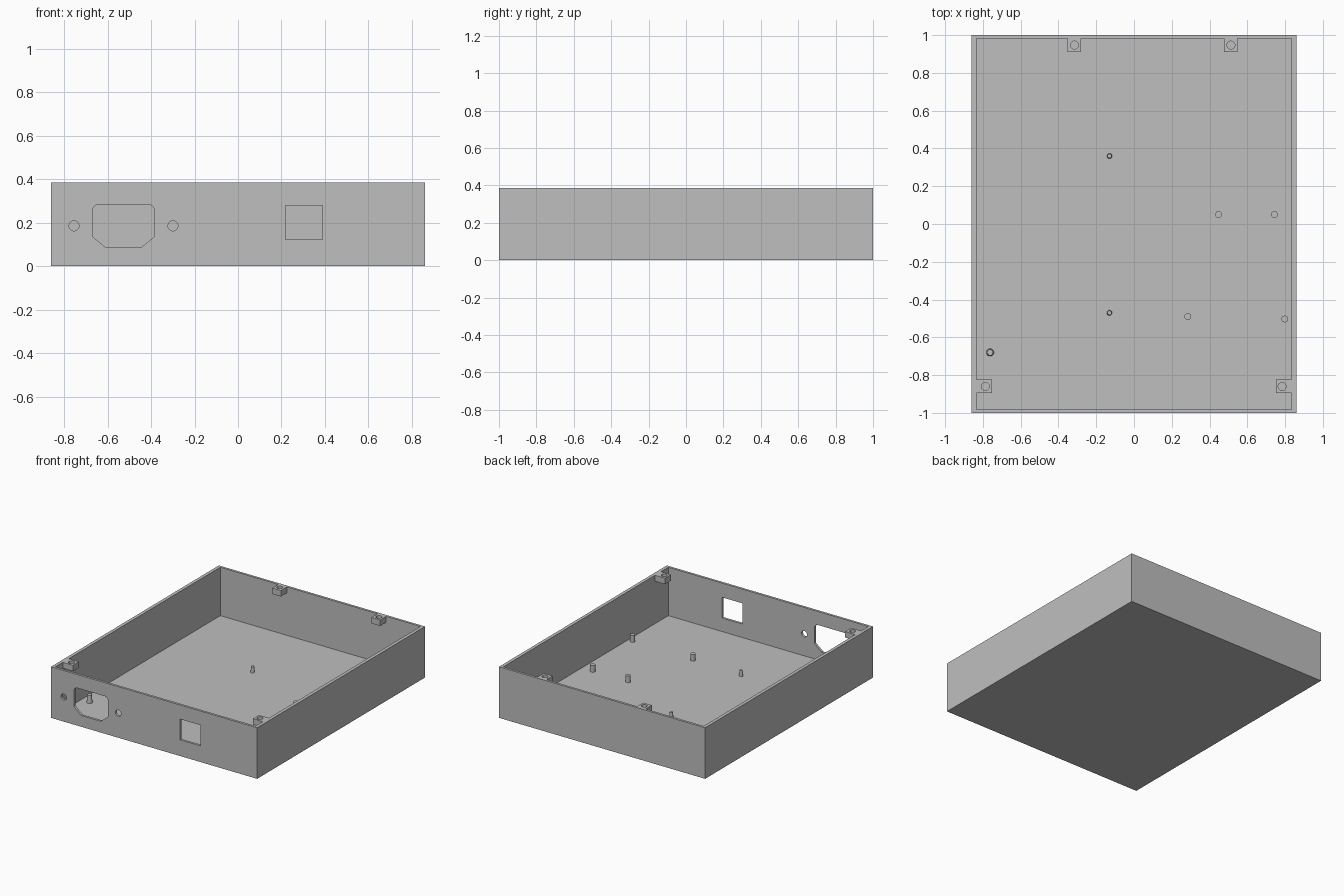
import bpy, bmesh, math
from mathutils import Matrix

if "Cube" in bpy.data.objects:
    bpy.data.objects.remove(bpy.data.objects["Cube"], do_unlink=True)

# Single grey plastic
grey = bpy.data.materials.new("grey_plastic")
grey.use_nodes = True
COLOUR = (0.52, 0.52, 0.52, 1)
grey.diffuse_color = COLOUR
grey.node_tree.nodes["Principled BSDF"].inputs["Base Color"].default_value = COLOUR

HX, HY, H = 0.86, 1.0, 0.385      # outer half sizes and height
IX, IY, FLOOR = 0.835, 0.982, 0.02  # inner half sizes and floor level


def finish(name, bm):
    bmesh.ops.recalc_face_normals(bm, faces=bm.faces[:])
    mesh = bpy.data.meshes.new(name)
    bm.to_mesh(mesh)
    bm.free()
    mesh.materials.append(grey)
    obj = bpy.data.objects.new(name, mesh)
    bpy.context.collection.objects.link(obj)
    return obj


def box(name, x0, x1, y0, y1, z0, z1):
    bm = bmesh.new()
    bmesh.ops.create_cube(bm, size=1)
    for v in bm.verts:
        v.co.x = x1 if v.co.x > 0 else x0
        v.co.y = y1 if v.co.y > 0 else y0
        v.co.z = z1 if v.co.z > 0 else z0
    return finish(name, bm)


def rod(name, x, y, z0, z1, r0, r1):
    bm = bmesh.new()
    bmesh.ops.create_cone(bm, cap_ends=True, segments=32, radius1=r0, radius2=r1,
                          depth=z1 - z0, matrix=Matrix.Translation((x, y, (z0 + z1) / 2)))
    return finish(name, bm)


def front_cutter(name, outline):
    """Prism of an x-z outline running through the front wall."""
    bm = bmesh.new()
    face = bm.faces.new([bm.verts.new((x, -HY - 0.05, z)) for x, z in outline])
    ext = bmesh.ops.extrude_face_region(bm, geom=[face])
    moved = [g for g in ext["geom"] if isinstance(g, bmesh.types.BMVert)]
    bmesh.ops.translate(bm, verts=moved, vec=(0, 0.1, 0))
    return finish(name, bm)


def arc(cx, cz, r, start, end, steps):
    angles = [math.radians(start + (end - start) * i / steps) for i in range(steps + 1)]
    return [(cx + r * math.cos(a), cz + r * math.sin(a)) for a in angles]


def cut(target, cutter):
    cutter.hide_render = True
    mod = target.modifiers.new("cut", "BOOLEAN")
    mod.operation = "DIFFERENCE"
    mod.solver = "EXACT"
    mod.object = cutter
    bpy.context.view_layer.objects.active = target
    bpy.ops.object.modifier_apply(modifier=mod.name)
    bpy.data.objects.remove(cutter, do_unlink=True)


def smooth(obj):
    bpy.ops.object.select_all(action="DESELECT")
    obj.select_set(True)
    bpy.context.view_layer.objects.active = obj
    bpy.ops.object.shade_smooth_by_angle(angle=math.radians(30))


# Open tray with floor and four walls
tray = box("enclosure_tray", -HX, HX, -HY, HY, 0, H)
cut(tray, box("cavity_cutter", -IX, IX, -IY, IY, FLOOR, H + 0.1))

# Power inlet opening: chamfered bottom corners, rounded top corners
L, R, TOP, BOT, RAD = -0.669, -0.384, 0.283, 0.085, 0.03
inlet = [(L, 0.136), (L + 0.062, BOT), (R - 0.062, BOT), (R, 0.136)]
inlet += arc(R - RAD, TOP - RAD, RAD, 0, 90, 6)
inlet += arc(L + RAD, TOP - RAD, RAD, 90, 180, 6)
cut(tray, front_cutter("inlet_cutter", inlet))

# Screw holes either side of the inlet
for x in (-0.754, -0.299):
    cut(tray, front_cutter("screw_hole_cutter", arc(x, 0.185, 0.023, 0, 348.75, 31)))

# Switch opening
cut(tray, front_cutter("switch_cutter",
                       [(0.218, 0.122), (0.388, 0.122), (0.388, 0.278), (0.218, 0.278)]))
smooth(tray)

# Lid screw tabs, flush with the rim: x range, y range, hole centre
TABS = {
    "back_right_tab": (-0.352, -0.28, 0.91, IY, -0.315, 0.947),
    "back_left_tab": (0.476, 0.549, 0.91, IY, 0.513, 0.947),
    "front_right_tab": (-IX, -0.751, -0.895, -0.823, -0.787, -0.86),
    "front_left_tab": (0.751, IX, -0.895, -0.823, 0.784, -0.86),
}
for name, (x0, x1, y0, y1, hx, hy) in TABS.items():
    tab = box(name, x0, x1, y0, y1, H - 0.045, H)
    cut(tab, rod("tab_hole_cutter", hx, hy, H - 0.1, H + 0.1, 0.021, 0.021))
    smooth(tab)

# Straight standoffs on the floor
for x, y in ((0.448, 0.05), (0.743, 0.05), (0.285, -0.49), (0.798, -0.503)):
    smooth(rod("standoff", x, y, FLOOR, FLOOR + 0.05, 0.018, 0.018))

# Tapered locating pins
for x, y, r, h in ((-0.13, 0.36, 0.014, 0.045), (-0.13, -0.47, 0.014, 0.045),
                   (-0.762, -0.68, 0.02, 0.06)):
    smooth(rod("locating_pin", x, y, FLOOR, FLOOR + h, r, r * 0.78))
